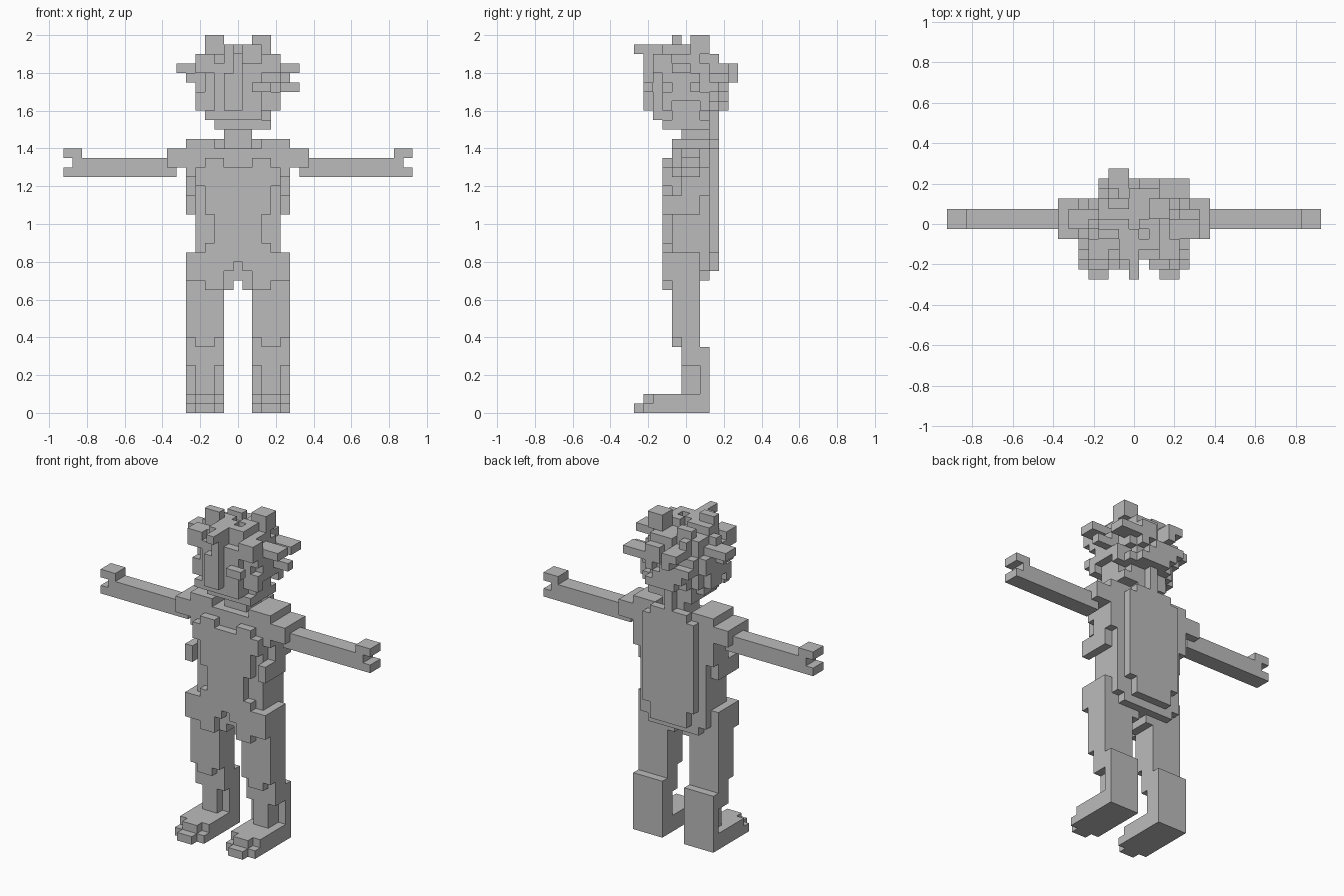
import bpy, bmesh, random
from mathutils import Vector

if "Cube" in bpy.data.objects:
    bpy.data.objects.remove(bpy.data.objects["Cube"])

U = 0.05  # block size
random.seed(4)

grey = bpy.data.materials.new("plain grey")
grey.diffuse_color = (0.5, 0.5, 0.5, 1)
grey.use_nodes = True
grey.node_tree.nodes["Principled BSDF"].inputs["Base Color"].default_value = grey.diffuse_color

# the corners of a block face, for each of the six directions
SIDES = {
    (1, 0, 0): ((1, 0, 0), (1, 1, 0), (1, 1, 1), (1, 0, 1)),
    (-1, 0, 0): ((0, 0, 0), (0, 0, 1), (0, 1, 1), (0, 1, 0)),
    (0, 1, 0): ((0, 1, 0), (0, 1, 1), (1, 1, 1), (1, 1, 0)),
    (0, -1, 0): ((0, 0, 0), (1, 0, 0), (1, 0, 1), (0, 0, 1)),
    (0, 0, 1): ((0, 0, 1), (1, 0, 1), (1, 1, 1), (0, 1, 1)),
    (0, 0, -1): ((0, 0, 0), (0, 1, 0), (1, 1, 0), (1, 0, 0)),
}


def box(x0, x1, y0, y1, z0, z1):
    """Set of block cells, with both ends included."""
    return {(x, y, z) for x in range(x0, x1 + 1)
            for y in range(y0, y1 + 1) for z in range(z0, z1 + 1)}


def mirror(cells):
    return {(-x, y, z) for x, y, z in cells}


def build(name, cells):
    """Skin the outside of a set of cells and merge its flat areas."""
    bm = bmesh.new()
    verts = {}
    for c in sorted(cells):
        for d, corners in SIDES.items():
            if (c[0] + d[0], c[1] + d[1], c[2] + d[2]) in cells:
                continue
            face = []
            for k in corners:
                p = (c[0] + k[0], c[1] + k[1], c[2] + k[2])
                if p not in verts:
                    verts[p] = bm.verts.new(
                        ((p[0] - 0.5) * U, (p[1] - 0.5) * U, p[2] * U))
                face.append(verts[p])
            bm.faces.new(face)
    bmesh.ops.dissolve_limit(bm, angle_limit=0.01,
                             verts=bm.verts[:], edges=bm.edges[:])
    me = bpy.data.meshes.new(name)
    bm.to_mesh(me)
    bm.free()
    me.materials.append(grey)
    ob = bpy.data.objects.new(name, me)
    bpy.context.collection.objects.link(ob)


def pair(name, cells):
    build("right_" + name, cells)
    build("left_" + name, mirror(cells))


# feet with stepped toes
pair("foot", box(2, 5, -3, 2, 0, 1) | box(2, 5, -4, -4, 0, 0)
     | box(3, 4, -5, -5, 0, 0) | box(3, 4, -4, -4, 1, 1))

# lower legs with recessed ankles
pair("lower_leg", box(2, 5, 0, 2, 2, 6)
     - box(5, 5, 0, 1, 2, 4) - box(2, 2, 0, 0, 2, 4))

# upper legs with a knee step
pair("upper_leg", (box(2, 5, -1, 1, 7, 16) - box(2, 2, -1, -1, 7, 7)
                   - box(5, 5, -1, -1, 7, 7)) | box(4, 5, -2, -2, 14, 16))

# torso: hips, waist, chest and raised shoulders
torso = (box(-4, 4, -1, 2, 15, 20) | box(-3, 3, -1, 2, 14, 14)
         | box(-5, 5, -1, 2, 21, 27) | box(-1, -1, -1, 1, 13, 13)
         | box(1, 1, -1, 1, 13, 13)
         | box(3, 5, -1, 2, 28, 28) | box(-5, -3, -1, 2, 28, 28))
torso -= box(5, 5, -1, -1, 23, 24) | box(-5, -5, -1, -1, 23, 24)
torso -= box(5, 5, 2, 2, 21, 22) | box(-5, -5, 2, 2, 21, 22)
build("torso", torso)

# raised front panel: inner and outer half width of each row
rows = [(13, 2, 3), (14, 2, 4), (15, 1, 4), (16, 0, 3), (17, 0, 3),
        (18, 0, 2), (19, 0, 2), (20, 0, 2), (21, 0, 3), (22, 0, 3),
        (23, 0, 3), (24, 0, 4), (25, 0, 4), (26, 2, 3)]
panel = set()
for z, a, b in rows:
    panel |= box(a, b, -2, -2, z, z) | box(-b, -a, -2, -2, z, z)
panel |= box(5, 5, -2, -2, 21, 22) | box(-5, -5, -2, -2, 21, 22)
build("front_panel", panel)

# back panel with a narrow upper tab
build("back_panel", box(-3, 3, 3, 3, 17, 27) | box(-2, 2, 3, 3, 15, 28)
      | box(0, 0, 3, 3, 29, 30))

# shoulder caps, arms and forked hands
pair("shoulder", box(6, 7, -1, 2, 26, 27))
pair("arm", box(8, 17, 0, 1, 25, 26) | box(7, 7, 0, 1, 25, 25)
     | box(18, 18, 0, 1, 25, 25) | box(17, 18, 0, 1, 27, 27))

# neck
build("neck", box(-1, 1, 0, 2, 28, 30))

# head: a rounded block form with a nose ridge and chin
head = set()
for c in box(-4, 4, -4, 4, 30, 37):
    v = Vector((c[0] / 4.4, c[1] / 4.1, (c[2] - 34) / 4.5))
    if v.length < 1:
        head.add(c)
head -= box(-4, 4, -4, -4, 30, 37)
head |= box(-1, 0, -4, -4, 32, 35) | box(2, 3, -4, -4, 34, 34)
head |= box(-2, 3, -2, 2, 30, 30) | box(-3, 2, -3, -3, 31, 31)
build("head", head)

# hair: scattered bumps around the head
hair = set()
for c in sorted(box(-5, 5, -4, 4, 32, 38) - head):
    x, y, z = c
    r = Vector((x, y, z - 34)).length
    face = y < -2 and z < 36
    side_low = abs(x) == 5 and z < 35
    if r < 5.2 and not face and not side_low and random.random() < 0.38:
        if any((x + d[0], y + d[1], z + d[2]) in head for d in SIDES):
            hair.add(c)
# longer tufts
hair |= box(-6, -4, 0, 1, 36, 36) | box(-5, -4, -1, 0, 35, 35)
hair |= box(4, 6, -1, 0, 36, 36) | box(4, 6, 1, 1, 34, 34)
hair |= box(-3, -2, -1, -1, 38, 39) | box(-2, -2, -1, 0, 37, 38)
hair |= box(2, 3, 1, 2, 38, 39) | box(2, 2, 0, 2, 37, 38)
hair |= box(0, 0, -5, -2, 38, 38) | box(-1, 0, -3, -1, 37, 38)
hair |= box(-2, -1, 4, 5, 36, 36) | box(-1, -1, 4, 5, 35, 35)
hair |= box(2, 5, 3, 4, 35, 35) | box(-3, -2, 3, 4, 34, 34)
hair |= box(-4, -3, -3, -2, 36, 37) | box(3, 4, -3, -2, 36, 37)
build("hair", hair - head)
